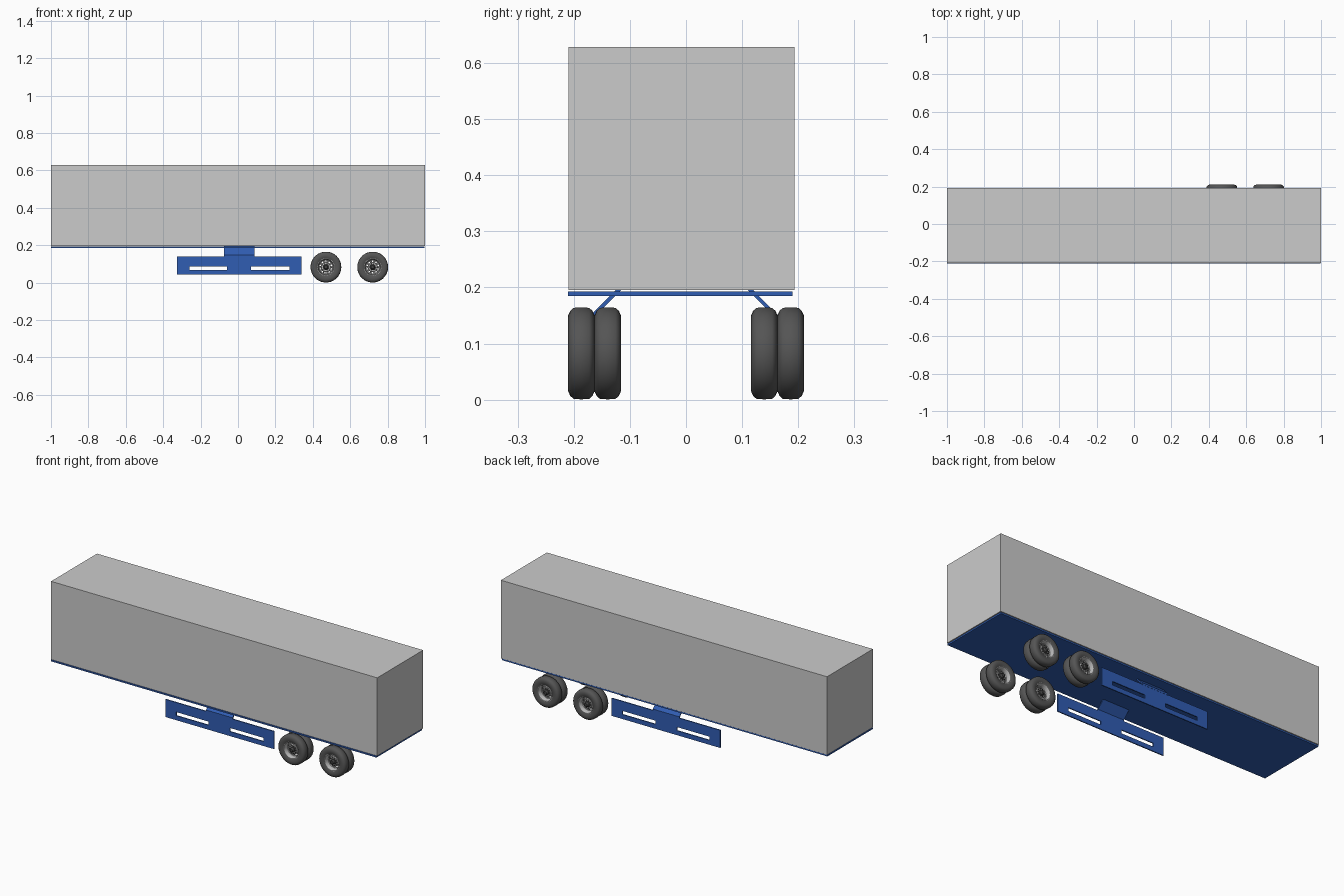
import bpy, bmesh
from math import cos, sin, pi
from mathutils import Vector, Matrix

if "Cube" in bpy.data.objects:
    bpy.data.objects.remove(bpy.data.objects["Cube"])


def material(name, col):
    m = bpy.data.materials.new(name)
    m.diffuse_color = (*col, 1)
    m.use_nodes = True
    m.node_tree.nodes["Principled BSDF"].inputs["Base Color"].default_value = m.diffuse_color
    return m


BLUE = material("blue_paint", (0.03, 0.11, 0.45))
RUBBER = material("rubber", (0.09, 0.09, 0.09))
DARK = material("dark_metal", (0.06, 0.06, 0.06))
STEEL = material("steel", (0.5, 0.5, 0.5))


def add(name, mesh, mat=None):
    ob = bpy.data.objects.new(name, mesh)
    bpy.context.collection.objects.link(ob)
    if mat and not mesh.materials:
        mesh.materials.append(mat)
    return ob


def to_mesh(name, bm, smooth=False):
    bmesh.ops.recalc_face_normals(bm, faces=bm.faces)
    if smooth:
        for f in bm.faces:
            f.smooth = True
        for e in bm.edges:
            e.smooth = e.is_manifold and e.calc_face_angle(0) < 0.7
    me = bpy.data.meshes.new(name)
    bm.to_mesh(me)
    bm.free()
    return me


def box(name, x0, x1, y0, y1, z0, z1, mat=None):
    bm = bmesh.new()
    bmesh.ops.create_cube(bm, size=1)
    for v in bm.verts:
        v.co = Vector(((x0 + x1) / 2 + v.co.x * (x1 - x0),
                       (y0 + y1) / 2 + v.co.y * (y1 - y0),
                       (z0 + z1) / 2 + v.co.z * (z1 - z0)))
    return add(name, to_mesh(name, bm), mat)


def lathe(name, profile, n, closed=False, hole_band=None):
    """Revolve (radius, y) points round the y axis; hole_band gets every other face left out."""
    bm = bmesh.new()
    rings = [[bm.verts.new((r * cos(2 * pi * i / n), y, r * sin(2 * pi * i / n)))
              for i in range(n)] for r, y in profile]
    for b in range(len(rings) if closed else len(rings) - 1):
        p, q = rings[b], rings[(b + 1) % len(rings)]
        for i in range(n):
            if b == hole_band and i % 3:
                continue
            j = (i + 1) % n
            bm.faces.new((p[i], p[j], q[j], q[i]))
    return to_mesh(name, bm, True)


# cargo body and floor
box("cargo_body", -1, 1, -0.209, 0.193, 0.195, 0.628)
box("floor", -1, 0.996, -0.21, 0.19, 0.185, 0.193, BLUE)

# side skirts: a slotted plate hung from a slanted bracket on each side
for s, side in ((-1, "front"), (1, "back")):
    c = -0.003
    bm = bmesh.new()
    xs = (-0.325, -0.26, -0.06, 0.07, 0.275, 0.34)
    zs = (0.042, 0.067, 0.087, 0.14)
    grid = [[bm.verts.new((x, c + s * 0.165, z)) for x in xs] for z in zs]
    for k in range(3):
        for i in range(5):
            if k == 1 and i in (1, 3):
                continue
            bm.faces.new((grid[k][i], grid[k][i + 1], grid[k + 1][i + 1], grid[k + 1][i]))
    skirt = add(side + "_skirt", to_mesh("skirt", bm), BLUE)
    mod = skirt.modifiers.new("thickness", "SOLIDIFY")
    mod.thickness, mod.offset = 0.006, 0

    bm = bmesh.new()
    section = ((0.111, 0.197), (0.121, 0.197), (0.169, 0.148),
               (0.169, 0.138), (0.162, 0.138), (0.162, 0.146))
    ends = [[bm.verts.new((x, c + s * y, z)) for y, z in section] for x in (-0.075, 0.087)]
    bm.faces.new(ends[0])
    bm.faces.new(ends[1])
    for i in range(6):
        j = (i + 1) % 6
        bm.faces.new((ends[0][i], ends[0][j], ends[1][j], ends[1][i]))
    add(side + "_skirt_bracket", to_mesh("bracket", bm), BLUE)

# wheel meshes, with the dished face towards +y
tyre = lathe("tyre", [(0.046, -0.019), (0.055, -0.023), (0.068, -0.0235), (0.076, -0.020),
                      (0.0815, -0.014), (0.0825, 0), (0.0815, 0.014), (0.076, 0.020),
                      (0.068, 0.0235), (0.055, 0.023), (0.046, 0.019)], 30, closed=True)
rim = lathe("rim", [(0.046, -0.019), (0.042, -0.012), (0.042, 0.012), (0.047, 0.020), (0.044, 0.020),
                    (0.040, 0.012), (0.039, -0.004), (0.035, -0.006),
                    (0.027, -0.001), (0.024, 0.003), (0.001, 0.003)], 30, hole_band=7)
hub = lathe("hub", [(0.017, 0.002), (0.016, 0.006), (0.012, 0.008), (0.011, 0.016),
                    (0.008, 0.019), (0.0005, 0.019)], 20)
bm = bmesh.new()
for i in range(10):
    a = 2 * pi * i / 10
    bmesh.ops.create_cone(bm, cap_ends=True, segments=6, radius1=0.0024, radius2=0.0024, depth=0.006,
                          matrix=Matrix.Translation((0.0205 * cos(a), 0.005, 0.0205 * sin(a)))
                          @ Matrix.Rotation(pi / 2, 4, 'X'))
nuts = to_mesh("wheel_nuts", bm)

# four twin wheels: each pair has its dished faces pointing away from each other
for axle, x in (("first", 0.47), ("second", 0.72)):
    for s, side in ((-1, "front"), (1, "back")):
        for pos, y, turn in (("outer", 0.1865, 1), ("inner", 0.1395, -1)):
            for part, mesh, mat in (("tyre", tyre, RUBBER), ("rim", rim, STEEL),
                                    ("hub", hub, DARK), ("wheel_nuts", nuts, DARK)):
                ob = add(f"{axle}_{side}_{pos}_{part}", mesh, mat)
                ob.location = (x, s * y, 0.0825)
                ob.rotation_euler.z = 0 if s * turn > 0 else pi
